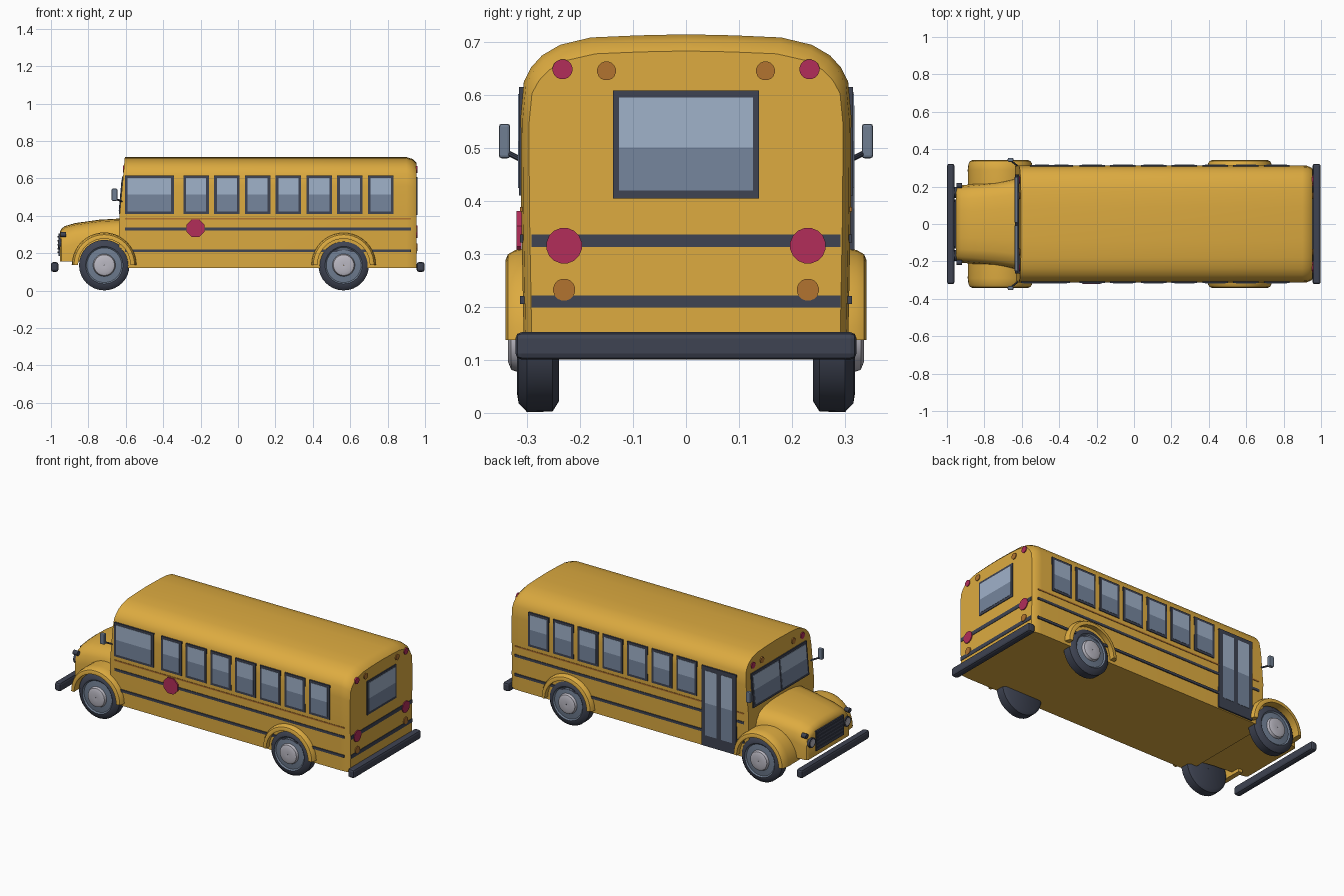
import bpy, bmesh, math
from mathutils import Matrix, Vector

if "Cube" in bpy.data.objects:
    bpy.data.objects.remove(bpy.data.objects["Cube"])


def material(name, r, g, b):
    m = bpy.data.materials.new(name)
    lin = [(c / 255 / 12.92 if c < 11 else ((c / 255 + 0.055) / 1.055) ** 2.4) for c in (r, g, b)]
    m.diffuse_color = (*lin, 1)
    m.use_nodes = True
    m.node_tree.nodes["Principled BSDF"].inputs["Base Color"].default_value = m.diffuse_color
    return m


YELLOW = material("bus yellow", 221, 171, 64)
DARK = material("dark slate", 62, 67, 82)
GREY = material("steel grey", 112, 126, 146)
SILVER = material("hub silver", 186, 184, 194)
GLASS_HI = material("light glass", 160, 178, 202)
GLASS_LO = material("dark glass", 118, 134, 158)
RED = material("signal red", 178, 45, 90)
BROWN = material("amber brown", 178, 116, 48)


def finish(name, bm, mats, smooth=None):
    bmesh.ops.recalc_face_normals(bm, faces=bm.faces)
    me = bpy.data.meshes.new(name)
    bm.to_mesh(me)
    bm.free()
    ob = bpy.data.objects.new(name, me)
    bpy.context.collection.objects.link(ob)
    for m in mats:
        me.materials.append(m)
    if smooth:
        bpy.ops.object.select_all(action='DESELECT')
        ob.select_set(True)
        bpy.context.view_layer.objects.active = ob
        bpy.ops.object.shade_smooth_by_angle(angle=math.radians(smooth))
    return ob


def loft(name, rings, mats, closed=False, smooth=35, bands=None):
    """Skin a list of rings; bands gives a material index per point of the ring."""
    bm = bmesh.new()
    vs = [[bm.verts.new(p) for p in r] for r in rings]
    n = len(vs[0])
    for i in range(len(vs) if closed else len(vs) - 1):
        a, b = vs[i], vs[(i + 1) % len(vs)]
        for j in range(n):
            f = bm.faces.new((a[j], a[(j + 1) % n], b[(j + 1) % n], b[j]))
            f.material_index = bands[j] if bands else 0
    if not closed:
        bm.faces.new(vs[0])
        bm.faces.new(vs[-1])
    return finish(name, bm, mats, smooth)


def box(name, x, y, z, mat, bevel=0.0, lean=False):
    bm = bmesh.new()
    bmesh.ops.create_cube(bm, size=1)
    for v in bm.verts:
        v.co = [(s[0] + s[1]) / 2 + c * (s[1] - s[0]) for c, s in zip(v.co, (x, y, z))]
        if lean:
            v.co.x += front_x(v.co.z)
    if bevel:
        bmesh.ops.bevel(bm, geom=bm.edges[:], offset=bevel, segments=2, profile=0.5, affect='EDGES')
    return finish(name, bm, [mat])


def disc(name, centre, r, axis, mat, n=16, depth=0.009):
    bm = bmesh.new()
    rot = Vector((0, 0, 1)).rotation_difference(Vector(axis)).to_matrix().to_4x4()
    bmesh.ops.create_cone(bm, cap_ends=True, segments=n, radius1=r, radius2=r, depth=depth,
                          matrix=Matrix.Translation(centre) @ rot @ Matrix.Rotation(math.pi / n, 4, 'Z'))
    return finish(name, bm, [mat])


def front_x(z):
    return -0.635 + max(0, z - 0.38) * 0.09


def mirrored(half):
    return half + [(-y, z) for y, z in reversed(half) if y > 0]


# Bus body: one cross-section lofted front to back, with a rounded rear
SECTION = mirrored([(0.306, 0.12), (0.311, 0.38), (0.312, 0.56), (0.306, 0.625), (0.292, 0.652),
                    (0.272, 0.674), (0.238, 0.694), (0.18, 0.708), (0.09, 0.712), (0, 0.714)])


def body_ring(x, sy, sz):
    return [(front_x(z) if x is None else x, y * sy, z if z < 0.4 else 0.4 + (z - 0.4) * sz) for y, z in SECTION]


loft("bus_body", [body_ring(None, 1, 1), body_ring(0.90, 1, 1), body_ring(0.935, 0.988, 0.965),
                  body_ring(0.955, 0.95, 0.90)], [YELLOW])

# Hood: narrowing, sloping nose
hood = []
for x, w, t in [(-0.60, 0.25, 0.387), (-0.74, 0.225, 0.379), (-0.87, 0.212, 0.361),
                (-0.925, 0.207, 0.345), (-0.945, 0.203, 0.33), (-0.953, 0.193, 0.312)]:
    half = [(w, 0.155), (w, t - 0.11), (w * 0.96, t - 0.06), (w * 0.85, t - 0.027),
            (w * 0.65, t - 0.01), (w * 0.35, t - 0.002), (0, t)]
    hood.append([(x, y, z) for y, z in mirrored(half)])
loft("hood", hood, [YELLOW])

# Wheels and wheel arches
TYRE = [(0.002, 0.24), (0.115, 0.24), (0.134, 0.252), (0.135, 0.30), (0.118, 0.316), (0.1, 0.319),
        (0.093, 0.312), (0.06, 0.316), (0.055, 0.33), (0.04, 0.336), (0.002, 0.333)]
BANDS = [0, 0, 0, 0, 0, 1, 1, 2, 2, 2, 0]
for end, cx, inner in (("front", -0.715, 0.16), ("rear", 0.565, 0.22)):
    for side, s in (("right", -1), ("left", 1)):
        rings = []
        for i in range(32):
            a = math.tau * i / 32
            rings.append([(cx + r * math.cos(a), s * y, 0.136 + r * math.sin(a)) for r, y in TYRE])
        loft(f"{end}_{side}_wheel", rings, [DARK, GREY, SILVER], closed=True, bands=BANDS)
        arch = []
        for i in range(21):
            a = math.pi * i / 20
            prof = [(0.145, inner), (0.172, inner), (0.174, 0.29), (0.170, 0.322), (0.162, 0.336),
                    (0.150, 0.341), (0.140, 0.340)]
            arch.append([(cx + r * math.cos(a), s * y, 0.137 + r * math.sin(a)) for r, y in prof])
        loft(f"{end}_{side}_fender", arch, [YELLOW])

# Bumpers
for name, x in (("front_bumper", (-1.0, -0.96)), ("rear_bumper", (0.955, 0.998))):
    box(name, x, (-0.322, 0.322), (0.10, 0.152), DARK, bevel=0.012)


def side_plate(name, s, x, z, mat, out):
    """Thin plate on a side wall whose outer face stands at y = out."""
    return box(name, x, sorted((s * (out - 0.009), s * out)), z, mat)


def side_window(name, s, x0, x1, z0=0.41, z1=0.615, f=0.014):
    side_plate(name + "_frame", s, (x0, x1), (z0, z1), DARK, 0.3155)
    mid = z0 + (z1 - z0) * 0.5
    side_plate(name + "_lower_glass", s, (x0 + f, x1 - f), (z0 + f, mid), GLASS_LO, 0.317)
    side_plate(name + "_upper_glass", s, (x0 + f, x1 - f), (mid, z1 - f), GLASS_HI, 0.317)


# Side windows and stripes
for side, s in (("right", -1), ("left", 1)):
    for i in range(7):
        x0 = -0.292 + i * 0.1645
        side_window(f"{side}_window_{i + 1}", s, x0, x0 + 0.136)
    for name, z, mat in (("rail", (0.38, 0.388), BROWN), ("upper_stripe", (0.321, 0.336), DARK),
                         ("lower_stripe", (0.205, 0.220), DARK)):
        side_plate(f"{side}_{name}", s, (-0.605, 0.925), z, mat, 0.3135)
side_window("driver_window", -1, -0.605, -0.343)

# Folding door on the left side
side_plate("door_frame", 1, (-0.555, -0.325), (0.125, 0.605), DARK, 0.3165)
for i, x0 in enumerate((-0.53, -0.425)):
    for part, z, mat in (("lower", (0.19, 0.385), GLASS_LO), ("upper", (0.385, 0.58), GLASS_HI)):
        side_plate(f"door_{part}_glass_{i + 1}", 1, (x0, x0 + 0.075), z, mat, 0.318)

# Octagonal stop sign
disc("stop_sign", (-0.227, -0.315, 0.333), 0.051, (0, 1, 0), RED, n=8)

# Windshield, leaning back with the body front
box("windshield_frame", (-0.005, 0.004), (-0.265, 0.265), (0.41, 0.61), DARK, lean=True)
for s in (-1, 1):
    y = sorted((s * 0.008, s * 0.25))
    box("windshield_lower_glass", (-0.007, 0.002), y, (0.425, 0.51), GLASS_LO, lean=True)
    box("windshield_upper_glass", (-0.007, 0.002), y, (0.51, 0.595), GLASS_HI, lean=True)

# Rear window and rear stripes
box("rear_window_frame", (0.95, 0.959), (-0.138, 0.138), (0.404, 0.608), DARK)
box("rear_lower_glass", (0.952, 0.9605), (-0.126, 0.126), (0.419, 0.50), GLASS_LO)
box("rear_upper_glass", (0.952, 0.9605), (-0.126, 0.126), (0.50, 0.595), GLASS_HI)
for name, z in (("rear_upper_stripe", (0.313, 0.336)), ("rear_lower_stripe", (0.198, 0.221))):
    box(name, (0.949, 0.9575), (-0.292, 0.292), z, DARK)

# Lamps, grille and mirrors, mirrored across the centre line
box("grille", (-0.961, -0.952), (-0.13, 0.13), (0.185, 0.305), DARK)
for i in range(5):
    z = 0.20 + i * 0.021
    box("grille_bar", (-0.965, -0.958), (-0.12, 0.12), (z, z + 0.008), DARK)
for s in (-1, 1):
    X = (1, 0, 0)
    disc("rear_warning_lamp", (0.955, s * 0.233, 0.648), 0.019, X, RED)
    disc("rear_amber_lamp", (0.955, s * 0.15, 0.645), 0.018, X, BROWN)
    disc("tail_lamp", (0.956, s * 0.23, 0.315), 0.034, X, RED)
    disc("rear_turn_lamp", (0.955, s * 0.23, 0.232), 0.021, X, BROWN)
    disc("front_warning_lamp", (front_x(0.65), s * 0.235, 0.65), 0.019, X, RED)
    disc("front_amber_lamp", (front_x(0.65), s * 0.15, 0.65), 0.018, X, BROWN)
    disc("headlamp_ring", (-0.953, s * 0.168, 0.25), 0.03, X, DARK, depth=0.016)
    disc("headlamp_lens", (-0.958, s * 0.168, 0.25), 0.022, X, SILVER)
    disc("marker_lamp", (-0.935, s * 0.205, 0.30), 0.014, X, DARK, depth=0.03)
    box("mirror", (-0.675, -0.645), sorted((s * 0.332, s * 0.353)), (0.48, 0.545), GREY, bevel=0.005)
    a, b = Vector((-0.61, s * 0.30, 0.472)), Vector((-0.66, s * 0.34, 0.492))
    disc("mirror_arm", (a + b) / 2, 0.005, (b - a).normalized(), DARK, n=8, depth=(b - a).length)
